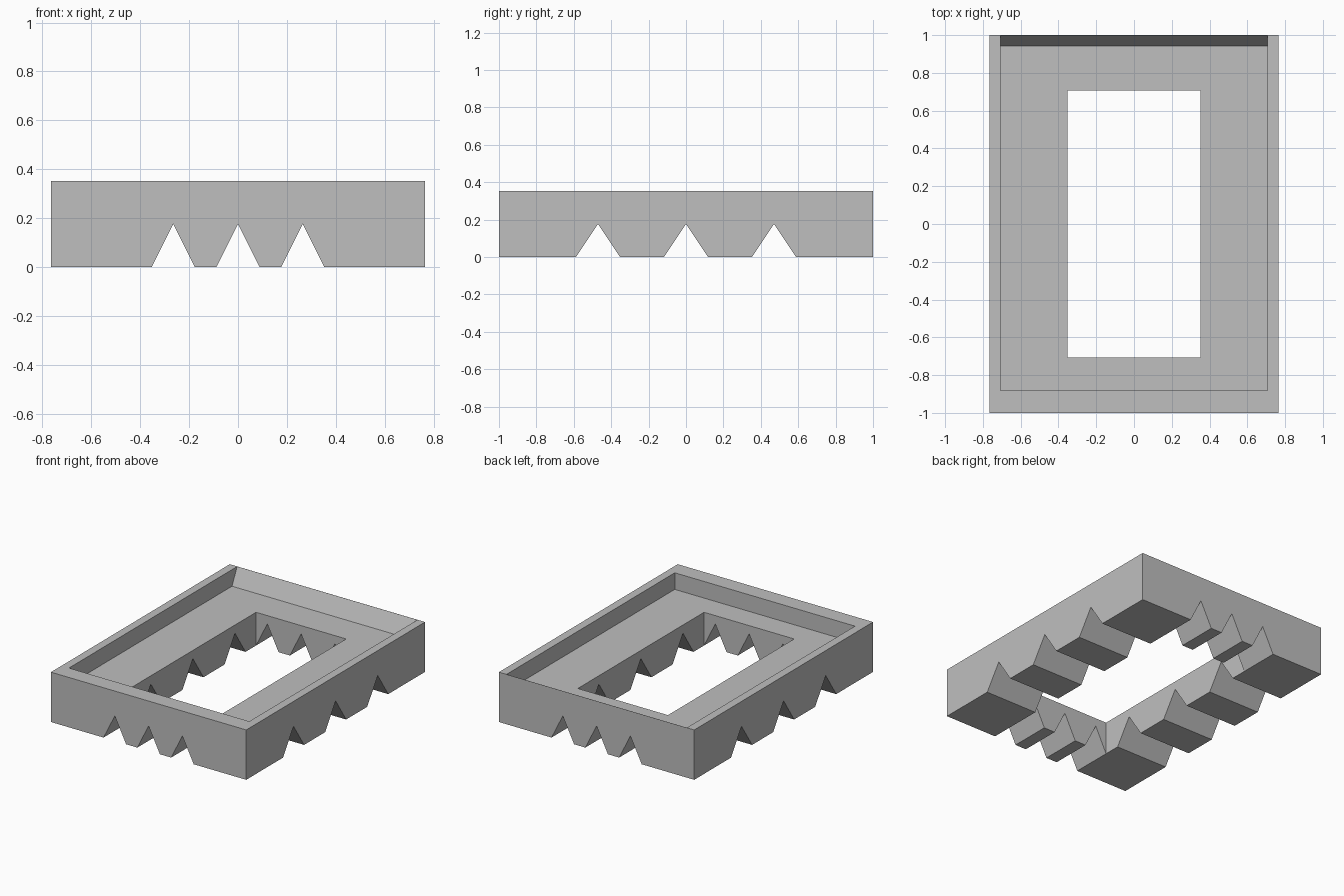
import bpy
import bmesh

if "Cube" in bpy.data.objects:
    bpy.data.objects.remove(bpy.data.objects["Cube"], do_unlink=True)

U = 1 / 17  # module of the design: the frame is 26 x 34 x 6 modules

grey = bpy.data.materials.new("light grey")
grey.use_nodes = True
grey.diffuse_color = (0.52, 0.52, 0.52, 1)
grey.node_tree.nodes["Principled BSDF"].inputs["Base Color"].default_value = (0.52, 0.52, 0.52, 1)


def prism(name, profile, axis, half):
    """Extrude a (horizontal, z) profile along x or y, from -half to +half modules."""
    bm = bmesh.new()

    def place(h, z, d):
        return (d * U, h * U, z * U) if axis == "x" else (h * U, d * U, z * U)

    face = bm.faces.new([bm.verts.new(place(h, z, -half)) for h, z in profile])
    out = bmesh.ops.extrude_face_region(bm, geom=[face])
    move = (2 * half * U, 0, 0) if axis == "x" else (0, 2 * half * U, 0)
    verts = [v for v in out["geom"] if isinstance(v, bmesh.types.BMVert)]
    bmesh.ops.translate(bm, vec=move, verts=verts)
    bmesh.ops.recalc_face_normals(bm, faces=bm.faces)
    mesh = bpy.data.meshes.new(name)
    bm.to_mesh(mesh)
    bm.free()
    mesh.materials.append(grey)
    obj = bpy.data.objects.new(name, mesh)
    bpy.context.collection.objects.link(obj)
    return obj


def cut(target, cutter):
    """Subtract the cutter for good and remove it."""
    cutter.hide_render = True
    mod = target.modifiers.new("cut", "BOOLEAN")
    mod.operation = "DIFFERENCE"
    mod.solver = "EXACT"
    mod.object = cutter
    bpy.context.view_layer.objects.active = target
    bpy.ops.object.modifier_apply(modifier=mod.name)
    bpy.data.objects.remove(cutter, do_unlink=True)


def notch(name, centre, half_width, axis):
    # triangle three modules high, with its sides carried on below the base
    return prism(name, [(centre - half_width * 4 / 3, -1), (centre + half_width * 4 / 3, -1),
                        (centre, 3)], axis, 20)


# Rectangular frame with a central opening
frame = prism("frame", [(-17, 0), (17, 0), (17, 6), (-17, 6)], "x", 13)
cut(frame, prism("opening_cutter", [(-12, -2), (12, -2), (12, 8), (-12, 8)], "x", 6))

# Tray recess: upright front and sides, back wall leaning out to the rim
cut(frame, prism("recess_cutter", [(-15, 4), (16, 4), (16.985, 6), (17.97, 8), (-15, 8)], "x", 12))

# Three triangular notches through each pair of opposite walls
for i in (-1, 0, 1):
    cut(frame, notch("end_notch_cutter", 4.5 * i, 1.5, "y"))
    cut(frame, notch("side_notch_cutter", 8 * i, 2, "x"))
